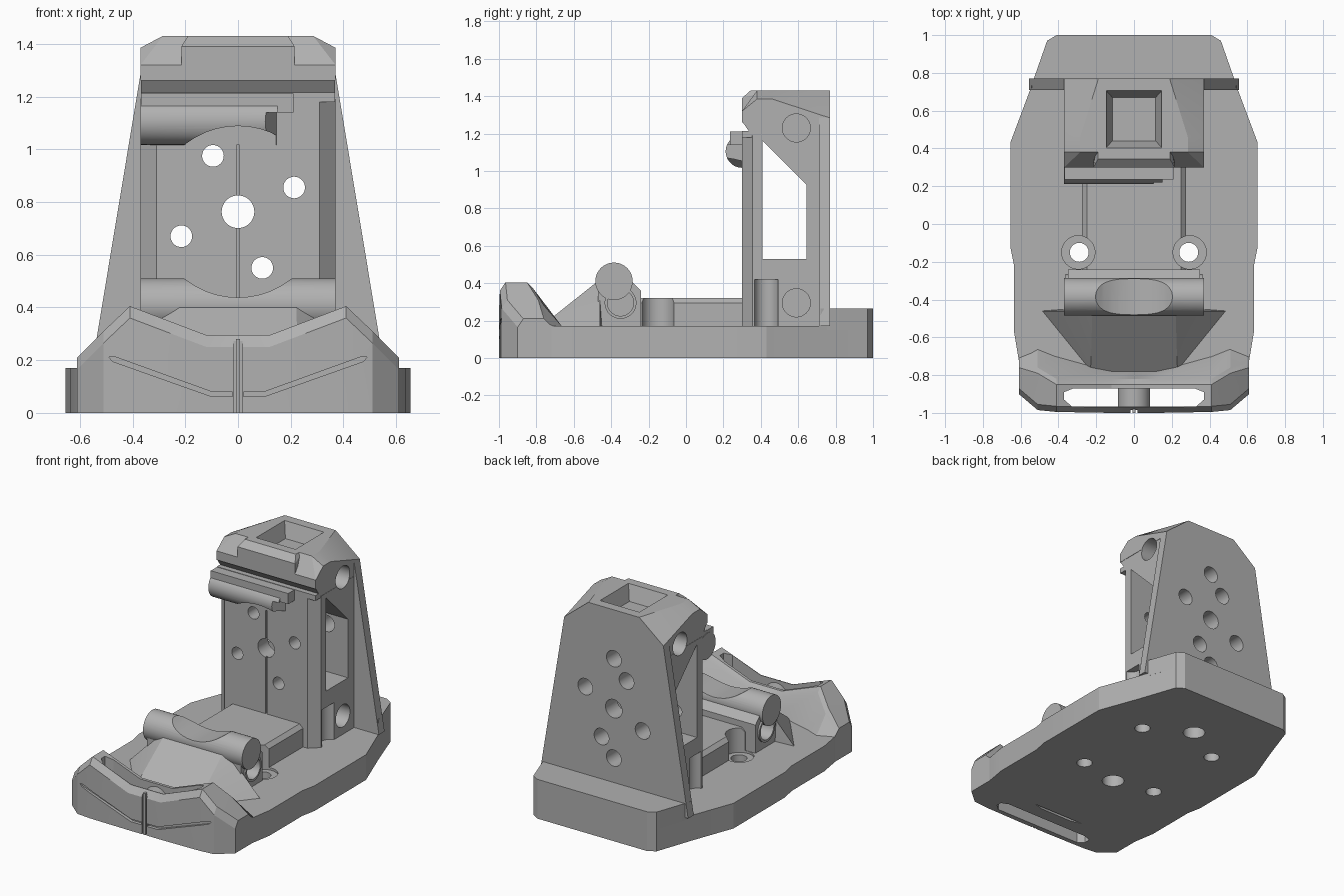
import bpy, bmesh, math
from mathutils import Vector, Matrix

old = bpy.data.objects.get("Cube")
if old:
    bpy.data.objects.remove(old, do_unlink=True)

grey = bpy.data.materials.new("plain grey")
grey.use_nodes = True
colour = (0.44, 0.44, 0.44, 1)
grey.diffuse_color = colour
grey.node_tree.nodes["Principled BSDF"].inputs["Base Color"].default_value = colour
parts = []


def finish(name, bm, keep=True):
    bmesh.ops.recalc_face_normals(bm, faces=bm.faces[:])
    me = bpy.data.meshes.new(name)
    bm.to_mesh(me)
    bm.free()
    ob = bpy.data.objects.new(name, me)
    bpy.context.collection.objects.link(ob)
    me.materials.append(grey)
    if keep:
        parts.append(ob)
    else:
        ob.hide_render = True
    return ob


def both(half):
    """Right-hand outline completed with its mirror image."""
    return list(half) + [(-a, b) for a, b in reversed(half)]


def hull(name, half, keep=True):
    """Convex solid from points given for the +x half."""
    bm = bmesh.new()
    for x, y, z in half:
        for s in (-1, 1):
            bm.verts.new((s * x, y, z))
    res = bmesh.ops.convex_hull(bm, input=bm.verts[:])
    junk = {g for g in res["geom_interior"] + res["geom_unused"] if isinstance(g, bmesh.types.BMVert)}
    bmesh.ops.delete(bm, geom=list(junk), context="VERTS")
    bmesh.ops.dissolve_limit(bm, angle_limit=0.01, verts=bm.verts[:], edges=bm.edges[:])
    return finish(name, bm, keep)


def prism(name, outline, axis, lo, hi, keep=True):
    """Outline extruded along x, y or z."""
    def place(a, b, t):
        return {"x": (t, a, b), "y": (a, t, b), "z": (a, b, t)}[axis]
    bm = bmesh.new()
    face = bm.faces.new([bm.verts.new(place(a, b, lo)) for a, b in outline])
    out = bmesh.ops.extrude_face_region(bm, geom=[face])
    move = Vector(place(0, 0, hi - lo))
    bmesh.ops.translate(bm, vec=move, verts=[v for v in out["geom"] if isinstance(v, bmesh.types.BMVert)])
    return finish(name, bm, keep)


def rod(name, axis, a, b, r, lo, hi, keep=True):
    n = 48
    ring = [(a + r * math.cos(math.tau * i / n), b + r * math.sin(math.tau * i / n)) for i in range(n)]
    return prism(name, ring, axis, lo, hi, keep)


def box(name, x0, x1, y0, y1, z0, z1, keep=True):
    return prism(name, [(x0, y0), (x1, y0), (x1, y1), (x0, y1)], "z", z0, z1, keep)


def cut(cutter, *targets):
    for ob in targets:
        mod = ob.modifiers.new("cut", "BOOLEAN")
        mod.operation = "DIFFERENCE"
        mod.solver = "EXACT"
        mod.object = cutter
        bpy.context.view_layer.update()
        dg = bpy.context.evaluated_depsgraph_get()
        me = bpy.data.meshes.new_from_object(ob.evaluated_get(dg))
        ob.modifiers.clear()
        ob.data = me
    bpy.data.objects.remove(cutter, do_unlink=True)


# Base slab and raised rear edge
base = prism("base_slab", both([(0.41, 1), (0.46, 0.97), (0.55, 0.71), (0.655, 0.43), (0.655, -0.12),
                                (0.635, -0.22), (0.635, -0.57), (0.61, -0.72), (0.3, -0.76)]), "z", 0, 0.17)
rear = prism("rear_step", both([(0.41, 1), (0.46, 0.97), (0.53, 0.77), (0.545, 0.72)]), "z", 0.15, 0.265)

# Upright column, neck, back panel and cap
column = prism("column", both([(0.37, 0.75), (0.37, 0.355), (0.31, 0.30)]), "z", 0.16, 1.19)
neck = prism("neck", [(0.30, 1.18), (0.30, 1.215), (0.335, 1.215), (0.30, 1.265), (0.75, 1.265), (0.75, 1.18)],
             "x", -0.368, 0.368)
panel = prism("back_panel", both([(0.555, 0.17), (0.37, 1.285), (0.19, 1.43)]), "y", 0.71, 0.77)
cap = hull("cap", [(0.37, 0.30, 1.26), (0.37, 0.30, 1.32), (0.37, 0.38, 1.385), (0.285, 0.38, 1.43),
                   (0.37, 0.46, 1.385), (0.285, 0.46, 1.43), (0.37, 0.765, 1.285), (0.19, 0.765, 1.43),
                   (0.37, 0.765, 1.26)])
brow = hull("cap_front", [(0.215, 0.30, 1.262), (0.215, 0.30, 1.39), (0.19, 0.345, 1.43),
                          (0.19, 0.45, 1.43), (0.215, 0.45, 1.262)])
cut(hull("pocket_cut", [(0.15, 0.40, 1.44), (0.15, 0.71, 1.44), (0.115, 0.44, 1.33), (0.115, 0.67, 1.33)], False),
    cap, brow, panel)

# Column window, side sockets, centre groove and foot notches
cut(prism("window_cut", [(0.41, 0.53), (0.645, 0.53), (0.645, 0.925), (0.41, 1.16)], "x", -1, 1, False), column)
for s in (-1, 1):
    for z in (0.295, 1.23):
        cut(rod("socket_cut", "x", 0.59, z, 0.075, min(s * 0.22, s * 0.5), max(s * 0.22, s * 0.5), False),
            column, neck, cap)
    cut(rod("notch_cut", "z", s * 0.385, 0.43, 0.065, 0.165, 0.42, False), column)
cut(box("groove_cut", -0.006, 0.006, 0.25, 0.315, 0.3, 1.1, False), column)

# Mounting holes through front plate and back panel
cut(rod("centre_hole_cut", "y", 0, 0.763, 0.062, 0.2, 0.9, False), column, panel)
for x, z in ((-0.095, 0.975), (0.213, 0.855), (-0.215, 0.67), (0.092, 0.55)):
    cut(rod("front_hole_cut", "y", x, z, 0.041, 0.2, 0.7, False), column)
    cut(rod("back_hole_cut", "y", x, z, 0.055, 0.6, 0.9, False), column, panel)
for z in (0.43, 1.1):
    cut(rod("blind_hole_cut", "y", 0, z, 0.055, 0.6, 0.9, False), column, panel)

# Upper roller and ledge on the column front
roller = prism("upper_ledge", [(0.235, 1.14), (0.235, 1.212), (0.34, 1.212), (0.34, 1.14)], "x", -0.368, 0.21)
upper = rod("upper_roller", "x", 0.30, 1.105, 0.088, -0.37, 0.15)
cut(prism("roller_end_cut", [(0.05, 0.1), (0.3, 0.1), (0.3, 0.31), (0.15, 0.31)], "z", 0.9, 1.139, False), upper)

# Raised floor bed and lower cradle
bed = prism("floor_bed", both([(0.275, 0.16), (0.275, 0.295), (0.25, 0.32)]), "y", -0.26, 0.31)
block = prism("cradle_block", [(-0.47, 0.16), (-0.24, 0.16), (-0.24, 0.36), (-0.29, 0.41), (-0.47, 0.41)],
              "x", -0.35, 0.35)
cradle = rod("cradle_roller", "x", -0.385, 0.41, 0.1, -0.37, 0.37)
cut(rod("bore_cut", "y", 0, 0.763, 0.325, -0.7, 0.299, False), upper, cradle)
for s in (-1, 1):
    rim = rod("cradle_boss", "x", -0.35, 0.295, 0.085, min(s * 0.3, s * 0.362), max(s * 0.3, s * 0.362))
    cut(rod("cradle_socket_cut", "x", -0.35, 0.295, 0.07, min(s * 0.2, s * 0.5), max(s * 0.2, s * 0.5), False),
        block, rim)

# Screw holes in the base
for s in (-1, 1):
    cut(rod("counterbore_cut", "z", s * 0.295, -0.15, 0.088, 0.155, 0.5, False), bed, block, base)
    cut(rod("screw_cut", "z", s * 0.29, -0.15, 0.05, -0.1, 0.3, False), base)
    cut(rod("rear_screw_cut", "z", s * 0.29, 0.43, 0.05, -0.1, 0.12, False), base)
for y in (-0.21, 0.6):
    cut(rod("base_hole_cut", "z", 0, y, 0.07, -0.1, 0.12, False), base)

# Sloped hood between cradle and bumper
hull("hood", [(0.22, -0.46, 0.42), (0.3, -0.46, 0.36), (0.49, -0.46, 0.165), (0.23, -0.78, 0.165), (0.22, -0.44, 0.165)])

# Front bumper lofted across its width: x, front, top, rim back, foot
stations = [(0, -1, 0.295, -0.85, -0.78), (0.12, -1, 0.295, -0.85, -0.78), (0.41, -0.995, 0.405, -0.85, -0.70),
            (0.51, -0.985, 0.31, -0.79, -0.66), (0.61, -0.9, 0.21, -0.76, -0.70)]
stations = [(-x, *rest) for x, *rest in reversed(stations[1:])] + stations
bm = bmesh.new()
rows = []
for x, f, t, r, foot in stations:
    sec = [(f, 0), (f, t - 0.045), (f + 0.03, t), (r, t), (r + 0.03, t - 0.03), (foot, 0.165), (foot, 0)]
    rows.append([bm.verts.new((x, y, z)) for y, z in sec])
for a, b in zip(rows, rows[1:]):
    for i in range(len(a)):
        j = (i + 1) % len(a)
        bm.faces.new((a[i], a[j], b[j], b[i]))
bm.faces.new(rows[0])
bm.faces.new(rows[-1])
bumper = finish("front_bumper", bm)
cut(prism("slot_cut", both([(0.32, -0.87), (0.37, -0.89), (0.37, -0.93), (0.33, -0.965)]), "z", -0.1, 0.6, False), bumper)

# Bumper grooves, centre rib and inner spigot
for s in (-1, 1):
    line = [(0.02, 0.062), (0.1, 0.062), (0.475, 0.195), (0.49, 0.212), (0.465, 0.212), (0.1, 0.08), (0.02, 0.08)]
    cut(prism("lip_groove_cut", [(s * x, z) for x, z in line], "y", -1.1, -0.978, False), bumper)
cut(box("centre_groove_cut", -0.018, 0.018, -1.1, -0.985, -0.1, 0.5, False), bumper)
box("centre_rib", -0.008, 0.008, -1, -0.97, 0, 0.28)
rod("inner_spigot", "y", 0, 0.19, 0.085, -0.97, -0.86)

# Crisp edges with smooth rounds
bpy.ops.object.select_all(action="DESELECT")
for ob in parts:
    ob.select_set(True)
bpy.context.view_layer.objects.active = base
bpy.ops.object.shade_smooth_by_angle(angle=math.radians(20))
